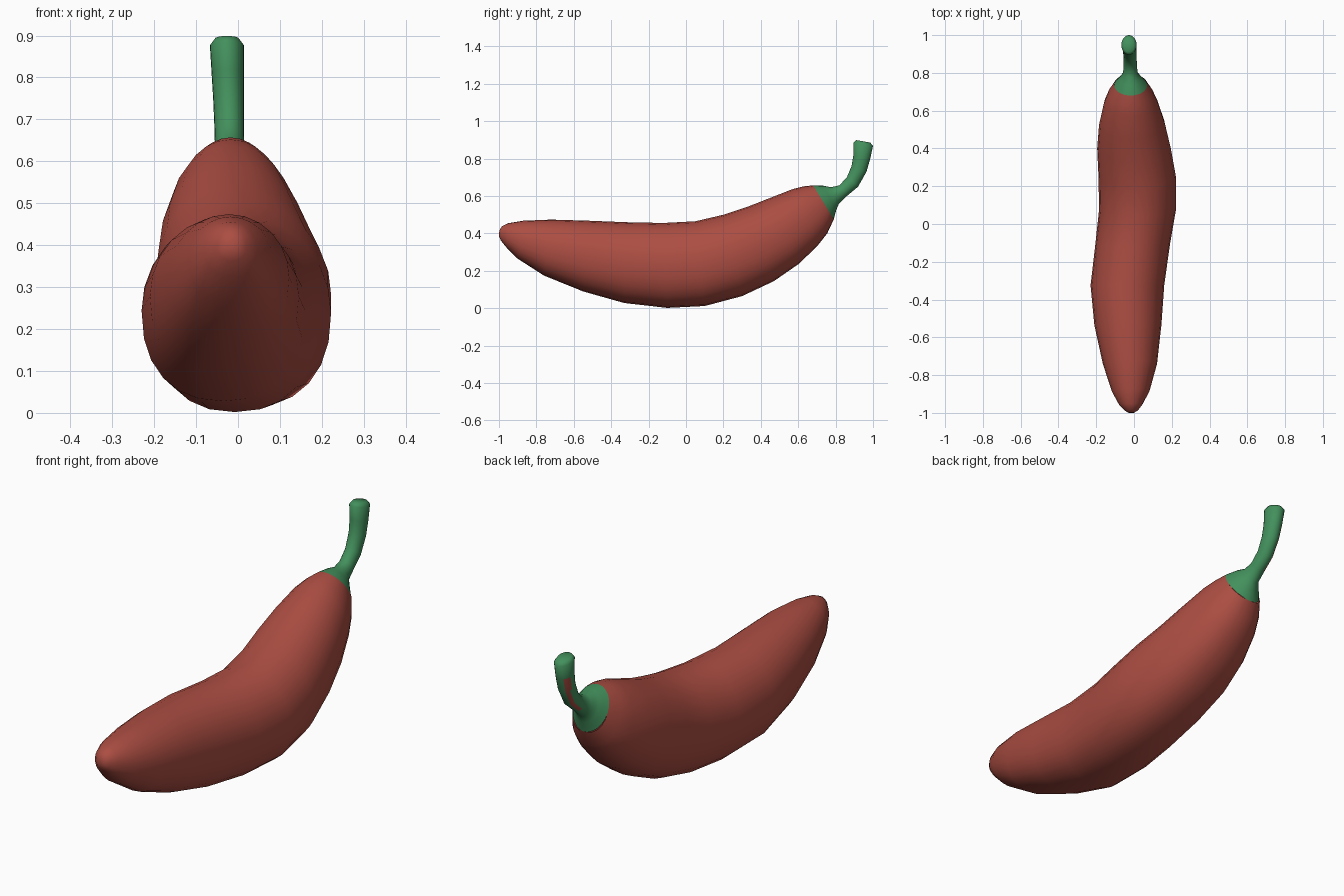
import bpy, bmesh, math
from mathutils import Vector

SIDES = 24


def material(name, rgb):
    m = bpy.data.materials.new(name)
    m.diffuse_color = (*rgb, 1)
    return m


red = material("pepper red", (0.41, 0.075, 0.055))
green = material("stem green", (0.056, 0.28, 0.108))


def ring(section, low_power):
    """Closed loop through an upper and a lower (y, z) point, between two x limits."""
    ty, tz, by, bz, xl, xr = section
    mid = Vector(((xl + xr) / 2, (ty + by) / 2, (tz + bz) / 2))
    up = Vector((0, (ty - by) / 2, (tz - bz) / 2))
    pts = []
    for k in range(SIDES):
        a = 2 * math.pi * k / SIDES
        c, s = math.cos(a), math.sin(a)
        e = 2 / (low_power if s < 0 else 2)
        c = math.copysign(abs(c) ** e, c)
        s = math.copysign(abs(s) ** e, s)
        pts.append(mid + Vector(((xr - xl) / 2 * c, 0, 0)) + up * s)
    return pts


def loft(name, sections, mats, cap_start=False, cap_end=False, low_power=2, paint=None):
    bm = bmesh.new()
    rows = [[bm.verts.new(p) for p in ring(s, low_power)] for s in sections]
    for r0, r1 in zip(rows, rows[1:]):
        for j in range(SIDES):
            k = (j + 1) % SIDES
            bm.faces.new((r0[j], r1[j], r1[k], r0[k]))
    if cap_start:
        bm.faces.new(rows[0])
    if cap_end:
        bm.faces.new(rows[-1][::-1])
    bm.normal_update()
    for f in bm.faces:
        f.smooth = True
        if paint and paint(f):
            f.material_index = 1
    me = bpy.data.meshes.new(name)
    bm.to_mesh(me)
    bm.free()
    for m in mats:
        me.materials.append(m)
    ob = bpy.data.objects.new(name, me)
    bpy.context.collection.objects.link(ob)
    return ob


# Shared edge between red fruit and green cap
seam = (0.68, 0.657, 0.79, 0.475, -0.105, 0.07)

# Fruit: top y, top z, bottom y, bottom z, left x, right x
fruit = [
    (-0.998, 0.415, -1.0, 0.385, -0.03, 0.0),
    (-0.985, 0.438, -0.99, 0.362, -0.05, 0.02),
    (-0.95, 0.455, -0.96, 0.325, -0.08, 0.045),
    (-0.87, 0.468, -0.90, 0.265, -0.118, 0.082),
    (-0.72, 0.474, -0.76, 0.175, -0.165, 0.122),
    (-0.52, 0.468, -0.55, 0.09, -0.21, 0.145),
    (-0.32, 0.46, -0.33, 0.028, -0.23, 0.16),
    (-0.12, 0.456, -0.10, 0.002, -0.205, 0.19),
    (0.05, 0.465, 0.10, 0.012, -0.185, 0.222),
    (0.20, 0.50, 0.30, 0.065, -0.188, 0.222),
    (0.33, 0.543, 0.47, 0.145, -0.195, 0.195),
    (0.45, 0.59, 0.60, 0.235, -0.185, 0.165),
    (0.57, 0.637, 0.70, 0.33, -0.16, 0.128),
    (0.63, 0.652, 0.755, 0.40, -0.135, 0.10),
    seam,
]
loft("pepper_body", fruit, [red], cap_start=True, low_power=2.3)

# Green cap flowing into the curved stem
stem = [
    seam,
    (0.735, 0.655, 0.803, 0.525, -0.078, 0.042),
    (0.775, 0.647, 0.818, 0.56, -0.058, 0.02),
    (0.82, 0.657, 0.86, 0.60, -0.055, 0.015),
    (0.86, 0.70, 0.92, 0.65, -0.056, 0.014),
    (0.885, 0.76, 0.965, 0.73, -0.059, 0.014),
    (0.895, 0.82, 0.985, 0.80, -0.063, 0.014),
    (0.895, 0.885, 1.0, 0.868, -0.067, 0.014),
    (0.91, 0.899, 0.985, 0.886, -0.055, 0.002),
]


# Small red streak on the rear left of the stem
def streak(f):
    c = f.calc_center_median()
    return 0.62 < c.z < 0.8 and c.y > 0.84 and f.normal.x < -0.45 and f.normal.y > 0.3


loft("stem", stem, [green, red], cap_end=True, paint=streak)
